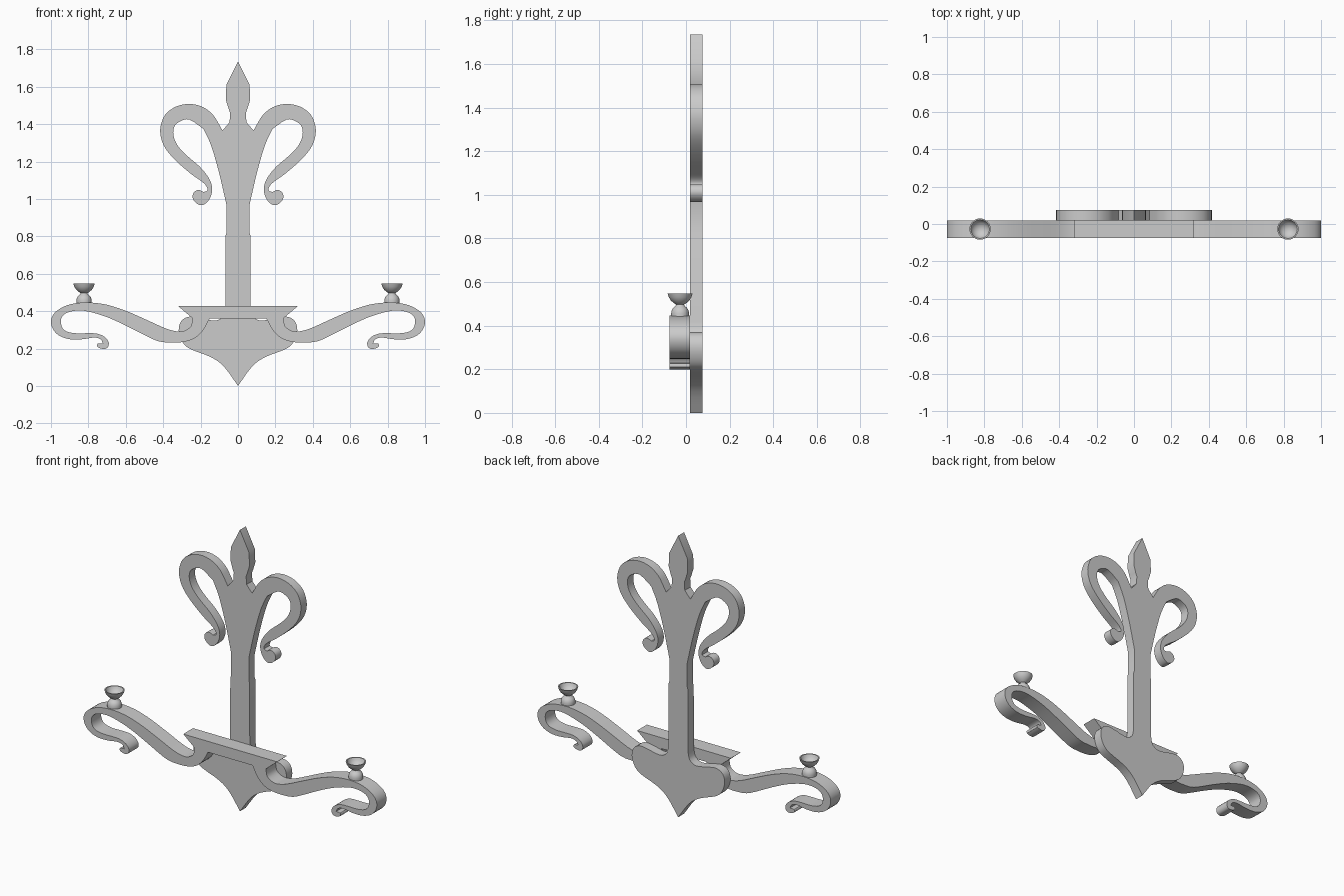
import bpy, bmesh, math
from mathutils import Vector


def smooth(pts, n=3):
    """Catmull-Rom curve through the points, ends kept as corners."""
    p = [Vector(q) for q in pts]
    p = [2 * p[0] - p[1]] + p + [2 * p[-1] - p[-2]]
    out = []
    for a, b, c, d in zip(p, p[1:], p[2:], p[3:]):
        for i in range(n):
            t = i / n
            out.append(0.5 * (2 * b + (c - a) * t + (2 * a - 5 * b + 4 * c - d) * t * t
                              + (3 * b - a - 3 * c + d) * t ** 3))
    return out + [p[-2]]


def finish(name, bm):
    bmesh.ops.recalc_face_normals(bm, faces=bm.faces)
    me = bpy.data.meshes.new(name)
    bm.to_mesh(me)
    bm.free()
    ob = bpy.data.objects.new(name, me)
    bpy.context.collection.objects.link(ob)
    bpy.ops.object.select_all(action='DESELECT')
    bpy.context.view_layer.objects.active = ob
    ob.select_set(True)
    bpy.ops.object.shade_smooth_by_angle(angle=math.radians(30))
    return ob


def symmetric_plate(name, sections, y0, y1):
    """Half outline from top centre to bottom centre, mirrored and extruded in y."""
    half = []
    for s in sections:
        for p in s:
            p = Vector(p)
            if not half or (p - half[-1]).length > 1e-4:
                half.append(p)
    left = [Vector((-p.x, p.y)) for p in reversed(half) if p.x > 1e-5]
    bm = bmesh.new()
    face = bm.faces.new([bm.verts.new((p.x, y0, p.y)) for p in half + left])
    ext = bmesh.ops.extrude_face_region(bm, geom=[face], use_keep_orig=True)
    for v in ext['geom']:
        if isinstance(v, bmesh.types.BMVert):
            v.co.y = y1
    return finish(name, bm)


def lathe(name, profile, x, y, n=32):
    bm = bmesh.new()
    vs = [bm.verts.new((x + r, y, z)) for r, z in profile]
    es = [bm.edges.new(e) for e in zip(vs, vs[1:])]
    bmesh.ops.spin(bm, geom=vs + es, cent=(x, y, 0), axis=(0, 0, 1),
                   angle=2 * math.pi, steps=n)
    bmesh.ops.remove_doubles(bm, verts=bm.verts, dist=1e-4)
    return finish(name, bm)


# Back plate: spear tip, curled leaf, stem and pointed base
spear = [(0, 1.735), (.062, 1.612), (.065, 1.53), (.051, 1.484), (.042, 1.46),
         (.045, 1.41), (.083, 1.366)]
leaf_outer = [(.083, 1.366), (.11, 1.414), (.136, 1.452), (.185, 1.49), (.254, 1.508),
              (.329, 1.495), (.388, 1.452), (.414, 1.388), (.412, 1.329), (.388, 1.27),
              (.334, 1.206), (.254, 1.136), (.195, 1.094), (.168, 1.067), (.164, 1.045),
              (.184, 1.037)]
leaf_inner = [(.184, 1.037), (.211, 1.048), (.236, 1.035), (.243, 1.008), (.227, .981),
              (.195, .966), (.163, .985), (.142, 1.024), (.139, 1.067), (.158, 1.115),
              (.206, 1.174), (.275, 1.233), (.323, 1.286), (.345, 1.34), (.34, 1.388),
              (.307, 1.416), (.259, 1.424), (.184, 1.374)]
stem_flare = [(.184, 1.374), (.142, 1.281), (.099, 1.131), (.061, .965)]
stem = [(.061, .82), (.066, .805), (.067, .42)]
base = [(.067, .42), (.078, .375), (.11, .352), (.15, .352), (.21, .365), (.265, .37),
        (.305, .345), (.317, .295), (.297, .235), (.254, .197), (.142, .153),
        (.072, .10), (0, 0)]
symmetric_plate("back_plate", [spear, smooth(leaf_outer), smooth(leaf_inner),
                               smooth(stem_flare), stem, smooth(base)], .019, .076)

# Front ledge with the two scrolled arms
arm_outer = [(.243, .362), (.252, .32), (.282, .297), (.32, .291), (.385, .307), (.49, .354),
             (.6, .402), (.7, .434), (.79, .446), (.87, .442), (.93, .425), (.98, .392),
             (1.0, .35), (.99, .305), (.957, .27), (.90, .25), (.83, .25), (.77, .259),
             (.735, .25), (.722, .228)]
hook = [(.722, .228), (.75, .226), (.751, .208), (.72, .198), (.698, .205), (.691, .232),
        (.712, .262), (.755, .28), (.81, .282), (.87, .282), (.92, .293), (.943, .32),
        (.945, .36), (.92, .389), (.865, .403), (.80, .398), (.70, .368), (.6, .323),
        (.5, .272), (.44, .244), (.40, .234)]
arm_root = [(.40, .234), (.31, .233), (.235, .253), (.185, .30), (.152, .36)]
symmetric_plate("ledge_and_arms", [[(0, .427), (.32, .427)], smooth(arm_outer), smooth(hook),
                                   smooth(arm_root), [(0, .36)]], -.076, .019)

# Candle cups: round foot and hollow flared bowl
foot = [(.041 * math.cos(a), .455 + .041 * math.sin(a))
        for a in [math.radians(d) for d in (0, 15, 30, 45, 60)]]
cup = [(0, .435), (.041, .435)] + foot + [
    (.018, .496), (.030, .504), (.043, .516), (.052, .531), (.057, .547),
    (.050, .547), (.044, .532), (.034, .520), (.018, .511), (0, .508)]
for side, name in ((-1, "candle_cup_left"), (1, "candle_cup_right")):
    lathe(name, cup, side * .823, -.027)
